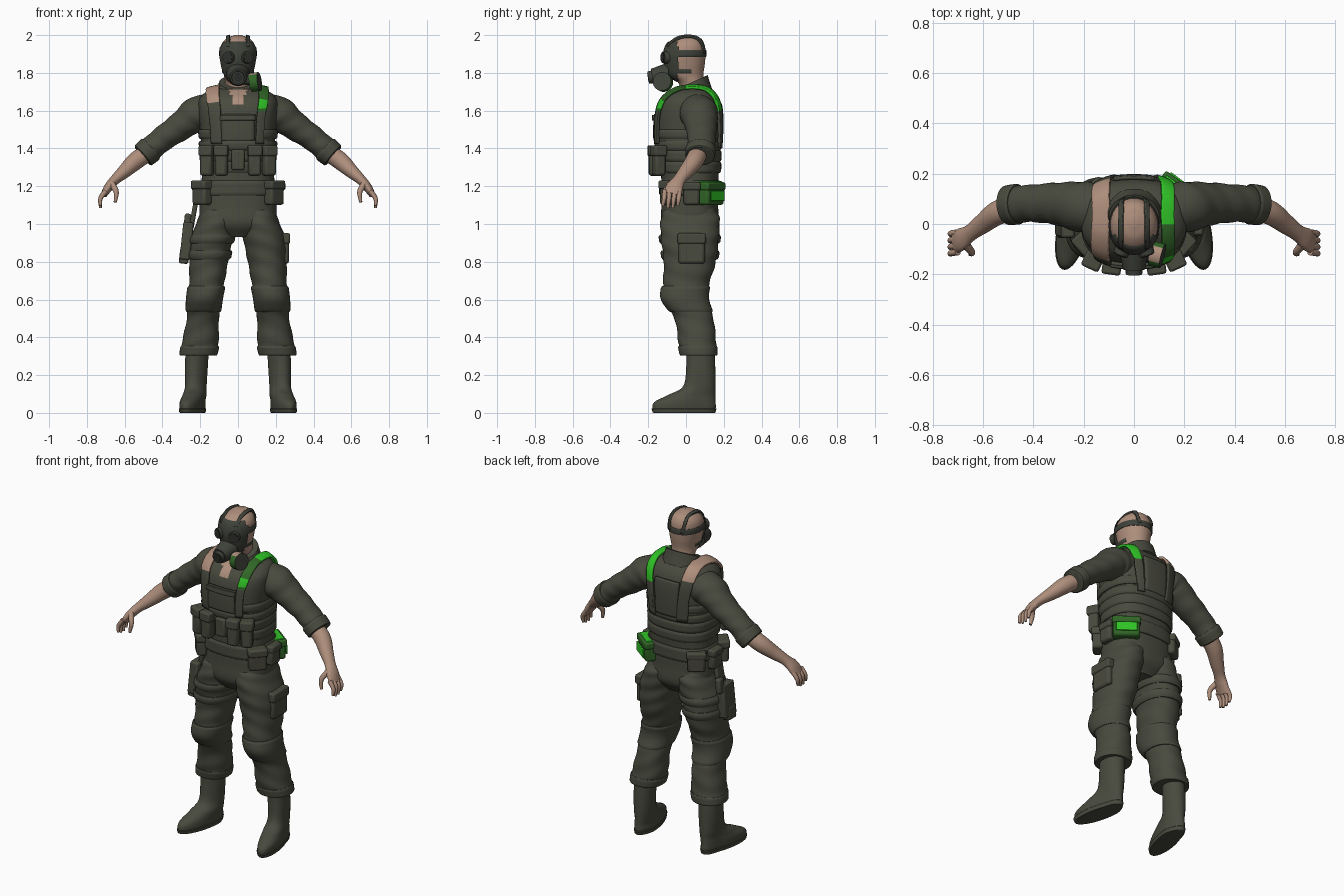
import bpy, bmesh, math
from mathutils import Vector, Matrix

cube = bpy.data.objects.get("Cube")
if cube:
    bpy.data.objects.remove(cube)


def make_material(name, colour):
    mat = bpy.data.materials.new(name)
    mat.use_nodes = True
    mat.diffuse_color = (*colour, 1)
    mat.node_tree.nodes["Principled BSDF"].inputs["Base Color"].default_value = (*colour, 1)
    return mat


olive = make_material("olive cloth", (.066, .068, .048))
mask_grey = make_material("mask rubber", (.05, .054, .043))
skin = make_material("skin", (.42, .27, .2))
green = make_material("bright green", (.03, .55, .02))
deep_green = make_material("deep green", (.03, .13, .02))
glass = make_material("dark lens", (.025, .028, .024))


def finish(name, bm, mat, paint=None):
    """Turn a bmesh into a shaded object; paint picks a material per face."""
    mesh = bpy.data.meshes.new(name)
    mesh.materials.append(mat)
    bm.normal_update()
    for face in bm.faces:
        face.smooth = True
        choice = paint(face.calc_center_median(), face.normal) if paint else None
        if choice:
            if choice.name not in mesh.materials:
                mesh.materials.append(choice)
            face.material_index = mesh.materials.find(choice.name)
    bm.to_mesh(mesh)
    bm.free()
    mesh.set_sharp_from_angle(angle=math.radians(40))
    obj = bpy.data.objects.new(name, mesh)
    bpy.context.collection.objects.link(obj)
    return obj


def smooth(points, steps=10):
    """Catmull-Rom resampling of tuples of any length."""
    pts = [Vector(p) for p in points]
    pts = [pts[0] * 2 - pts[1]] + pts + [pts[-1] * 2 - pts[-2]]
    out = []
    for a, b, c, d in zip(pts, pts[1:], pts[2:], pts[3:]):
        for i in range(steps):
            t = i / steps
            out.append(b + (c - a) * t / 2 + (a - b * 2.5 + c * 2 - d / 2) * t ** 2
                       + (b * 1.5 - a / 2 - c * 1.5 + d / 2) * t ** 3)
    return out + [pts[-2]]


def loft(name, rings, mat, side=1, level=True, power=2, fold=0, sides=40,
         paint=None, keep=None, bend=None):
    """Skin rings of (x, y, z, radius, depth radius), level or across the path."""
    bm = bmesh.new()
    loops = []
    for i, ring in enumerate(rings):
        centre, u, v = ring.xyz if len(ring) == 3 else Vector(ring[:3]), Vector((1, 0, 0)), Vector((0, 1, 0))
        if not level:
            ahead, behind = rings[min(i + 1, len(rings) - 1)], rings[max(i - 1, 0)]
            tangent = (Vector(ahead[:3]) - Vector(behind[:3])).normalized()
            v = (v - tangent * v.dot(tangent)).normalized()
            u = v.cross(tangent)
        loop = []
        for k in range(sides):
            a = math.tau * k / sides
            c, s = math.cos(a), math.sin(a)
            crease = 1 + fold * math.sin(i * .8 + 3 * math.sin(a + 1))
            co = (centre + u * math.copysign(abs(c) ** (2 / power), c) * ring[3] * crease
                  + v * math.copysign(abs(s) ** (2 / power), s) * ring[4] * crease)
            if bend:
                co = bend(co)
            loop.append(bm.verts.new((co.x * side, co.y, co.z)))
        loops.append(loop)
    for low, high in zip(loops, loops[1:]):
        for k in range(sides):
            n = (k + 1) % sides
            bm.faces.new((low[k], low[n], high[n], high[k]))
    bm.faces.new(loops[0])
    bm.faces.new(loops[-1])
    bmesh.ops.recalc_face_normals(bm, faces=bm.faces)
    if keep:
        bmesh.ops.delete(bm, geom=[v for v in bm.verts if not keep(v.co)], context='VERTS')
    return finish(name, bm, mat, paint)


def band(name, rings, low, high, grow, mat=olive, **options):
    """A raised band that hugs a lofted part between two heights."""
    picked = [r.copy() for r in rings if low < r[2] < high]
    for i, r in enumerate(picked):
        swell = grow if 0 < i < len(picked) - 1 else grow * .4
        r[3] += swell
        r[4] += swell
    return loft(name, picked, mat, **options)


def strap(name, path, width, target, mat=olive, lift=.009, paint=None):
    """A flat ribbon wrapped onto another part."""
    bm = bmesh.new()
    across = 8
    rows = [[bm.verts.new((p.x + width * (k / across - .5), p.y, p.z)) for k in range(across + 1)]
            for p in smooth(path)]
    for a, b in zip(rows, rows[1:]):
        for k in range(across):
            bm.faces.new((a[k], a[k + 1], b[k + 1], b[k]))
    obj = finish(name, bm, mat, paint)
    wrap = obj.modifiers.new("wrap", 'SHRINKWRAP')
    wrap.target, wrap.offset, wrap.wrap_mode = target, lift, 'ABOVE_SURFACE'
    solid = obj.modifiers.new("thickness", 'SOLIDIFY')
    solid.thickness, solid.offset = .014, 0
    return obj


def box(name, loc, size, facing=0, mat=olive, bevel=.01, tilt=0):
    """Bevelled box; facing turns its front (0 front, 90 left, 180 back)."""
    bm = bmesh.new()
    turn = Matrix.Rotation(math.radians(facing), 4, 'Z') @ Matrix.Rotation(math.radians(tilt), 4, 'Y')
    bmesh.ops.create_cube(bm, size=1, matrix=Matrix.Translation(loc) @ turn @ Matrix.Diagonal((*size, 1)))
    obj = finish(name, bm, mat)
    mod = obj.modifiers.new("bevel", 'BEVEL')
    mod.width, mod.segments = bevel, 2
    return obj


def pouch(name, loc, size, facing=0, mat=olive):
    w, d, h = size
    box(name, loc, size, facing, mat, .014)
    box(name + "_flap", (loc[0], loc[1], loc[2] + h * .33), (w + .01, d + .012, h * .36), facing, mat)


def disc(name, loc, axis, radius, depth, mat, tip=1, paint=None):
    bm = bmesh.new()
    turn = Vector(axis).to_track_quat('Z', 'Y').to_matrix().to_4x4()
    bmesh.ops.create_cone(bm, cap_ends=True, segments=28, radius1=radius, radius2=radius * tip,
                          depth=depth, matrix=Matrix.Translation(loc) @ turn)
    return finish(name, bm, mat, paint)


# Torso with open neck
torso_rings = smooth([(0, .02, .93, .09, .1), (0, .02, 1, .19, .15), (0, .02, 1.1, .205, .15),
                      (0, .02, 1.2, .195, .15), (0, .02, 1.3, .19, .155), (0, .012, 1.4, .195, .165),
                      (0, .012, 1.5, .2, .17), (0, .015, 1.6, .21, .165), (0, .02, 1.66, .205, .145),
                      (0, .03, 1.7, .165, .105), (0, .035, 1.72, .09, .07)])


def open_neck(co, normal):
    if co.y < -.04 and co.z > 1.6 and abs(co.x) < (co.z - 1.6) * .45:
        return skin


torso = loft("torso", torso_rings, olive, power=2.5, sides=72, paint=open_neck)
loft("collar", smooth([(0, .02, 1.66, .125, .12), (0, .025, 1.71, .112, .1), (0, .03, 1.75, .1, .085)]),
     olive, sides=64, paint=open_neck, bend=lambda p: Vector((p.x, p.y, p.z + (p.y - .03) * .45)))

# Vest, belt and harness
for n, base in enumerate((1.26, 1.32, 1.38, 1.44)):
    band(f"vest_band_{n}", torso_rings, base, base + .07, .012, power=2.5)
band("belt", torso_rings, 1.15, 1.24, .013, power=2.5)
strap("chest_panel", [(0, -.2, 1.44), (0, -.2, 1.52), (0, -.2, 1.585)], .2, torso)
strap("chest_flap", [(0, -.2, 1.55), (0, -.2, 1.58)], .21, torso, lift=.018)
strap("back_panel", [(0, .23, 1.42), (0, .23, 1.52), (0, .2, 1.64)], .17, torso)
harness = [(.135, -.2, 1.42), (.14, -.18, 1.6), (.145, -.06, 1.74), (.145, .08, 1.76),
           (.135, .2, 1.62), (.12, .24, 1.4)]


def left_paint(co, normal):
    if co.z > 1.61 and (co.y > 0 or co.y < -.14):
        return green
    if co.z > 1.6:
        return deep_green


strap("left_harness", harness, .06, torso, lift=.016, paint=left_paint)
strap("right_harness", [(-x, y, z) for x, y, z in harness], .085, torso, lift=.014,
      paint=lambda co, n: skin if co.z > 1.65 else None)
box("front_buckle", (0, -.165, 1.34), (.07, .03, .11))

# Head and neck
head_rings = smooth([(0, .035, 1.66, .068, .065), (0, .03, 1.74, .068, .066), (0, 0, 1.79, .075, .092),
                     (0, -.005, 1.85, .088, .105), (0, -.005, 1.9, .095, .108), (0, 0, 1.95, .088, .098),
                     (0, .008, 1.985, .058, .068), (0, .01, 2, .015, .02)])
head = loft("head", head_rings, skin)

# Gas mask with straps, eyepieces and filter
band("mask_face", head_rings, 1.75, 1.968, .009, mask_grey, keep=lambda co: co.y < -.035)
band("mask_upper_strap", head_rings, 1.885, 1.925, .006, mask_grey)
band("mask_lower_strap", head_rings, 1.79, 1.825, .006, mask_grey, keep=lambda co: co.y < .03)
for side, label in ((1, "left"), (-1, "right")):
    strap(f"{label}_crown_strap", [(side * .065, -.12, 1.95), (side * .06, -.04, 2), (side * .06, .06, 2),
                                   (side * .06, .13, 1.9)], .026, head, mask_grey, lift=.004)
    gaze = Vector((side * .4, -1, .05))
    eye = Vector((side * .048, -.109, 1.882))
    disc(f"{label}_eyepiece", eye, gaze, .035, .03, mask_grey, .85)
    disc(f"{label}_lens", eye + gaze * .014, gaze, .025, .008, glass)
disc("mask_snout", (0, -.135, 1.785), (0, -1, -.15), .062, .09, mask_grey, .7)
disc("mask_valve", (0, -.185, 1.777), (0, -1, -.15), .036, .03, mask_grey, .9)
disc("mask_valve_grille", (0, -.199, 1.775), (0, -1, -.15), .024, .006, glass)
disc("filter_neck", (.06, -.12, 1.765), (1, -.2, -.1), .03, .07, mask_grey)
disc("filter_canister", (.092, -.122, 1.752), (1, -.25, .15), .05, .045, deep_green,
     paint=lambda co, n: mask_grey if n.x > .8 else skin if n.z > .75 else None)

# Arms, hands, legs and boots
sleeve_rings = smooth([(.13, .06, 1.595, .085, .1), (.21, .068, 1.585, .093, .1), (.3, .08, 1.52, .076, .085),
                       (.4, .082, 1.45, .066, .074), (.47, .078, 1.39, .064, .073), (.505, .074, 1.36, .06, .07)])
forearm_rings = smooth([(.46, .07, 1.39, .045, .05), (.54, .045, 1.335, .047, .048), (.6, .002, 1.28, .037, .04),
                        (.65, -.035, 1.235, .027, .034), (.685, -.06, 1.195, .024, .045),
                        (.71, -.073, 1.155, .017, .045)])
leg_rings = smooth([(.21, .067, .305, .095, .095), (.2, .06, .37, .097, .1), (.186, .042, .5, .085, .103),
                    (.178, -.005, .6, .088, .118), (.166, 0, .68, .092, .122), (.155, .02, .8, .103, .138),
                    (.14, .02, .92, .112, .152), (.11, .022, 1.03, .1, .155), (.1, .02, 1.1, .09, .12)])
boot_rings = smooth([(.225, -.01, 0, .056, .16), (.225, -.01, .03, .06, .168), (.225, -.004, .06, .06, .16),
                     (.222, .03, .095, .058, .125), (.222, .07, .14, .056, .086), (.22, .078, .24, .06, .077),
                     (.215, .075, .36, .062, .075)])


def toe_out(co):
    return Vector((co.x + max(0, .07 - co.y) * .2, co.y, co.z))


for side, label in ((1, "left"), (-1, "right")):
    loft(f"{label}_sleeve", sleeve_rings, olive, side, level=False, fold=.02)
    band(f"{label}_sleeve_cuff", sleeve_rings, 1.3, 1.405, .008, side=side, level=False)
    box(f"{label}_sleeve_pocket", (side * .335, .08, 1.555), (.11, .1, .03), tilt=side * 40)
    loft(f"{label}_forearm", forearm_rings, skin, side, level=False)
    for f in range(4):
        y = -.112 + f * .026
        drop = .012 if f in (0, 3) else 0
        loft(f"{label}_finger_{f}", smooth([(.7, y, 1.175, .014, .013), (.728, y - .004, 1.135, .012, .012),
             (.728, y - .01, 1.085 + drop, .007, .008)], 5), skin, side, level=False, sides=12)
    loft(f"{label}_thumb", smooth([(.67, -.08, 1.215, .018, .018), (.645, -.112, 1.17, .014, .014),
         (.65, -.12, 1.115, .008, .008)], 5), skin, side, level=False, sides=12)
    loft(f"{label}_trouser_leg", leg_rings, olive, side, fold=.018, power=2.2)
    band(f"{label}_knee_pad", leg_rings, .53, .68, .01, side=side, power=2.2)
    band(f"{label}_trouser_cuff", leg_rings, .3, .36, .006, side=side, power=2.2)
    loft(f"{label}_boot", boot_rings, olive, side, bend=toe_out)
    band(f"{label}_boot_sole", boot_rings, -.01, .025, .005, side=side, bend=toe_out)
    # Paired pouches
    pouch(f"{label}_inner_magazine_pouch", (side * .088, -.168, 1.335), (.066, .055, .16), side * 8)
    pouch(f"{label}_outer_magazine_pouch", (side * .163, -.145, 1.335), (.066, .06, .16), side * 25)
    pouch(f"{label}_belt_pouch", (side * .19, -.085, 1.165), (.1, .06, .13), side * 48)
    pouch(f"{label}_hip_pouch", (side * .215, .03, 1.16), (.085, .05, .12), side * 90)

# Single pouches, holster and thigh gear
pouch("rear_pouch", (-.165, .135, 1.16), (.1, .05, .12), 215)
pouch("thigh_pocket", (.25, .03, .87), (.14, .04, .16), 90)
pouch("green_pouch", (.165, .13, 1.16), (.15, .075, .12), 143, deep_green)
box("green_pouch_front", (.193, .167, 1.15), (.12, .008, .055), 143, green, .003)
box("green_pouch_top", (.165, .13, 1.222), (.13, .06, .009), 143, green, .003)
for n, base in enumerate((.81, .89)):
    band(f"thigh_strap_{n}", leg_rings, base, base + .055, .012, side=-1, power=2.2)
box("holster", (-.272, 0, .91), (.055, .11, .2), tilt=6)
box("holster_muzzle", (-.285, -.01, .83), (.05, .075, .08), tilt=6)
box("holster_hanger", (-.235, .01, 1.05), (.025, .07, .16), tilt=10)
box("pistol_grip", (-.268, .055, 1.01), (.035, .05, .09), tilt=6)
